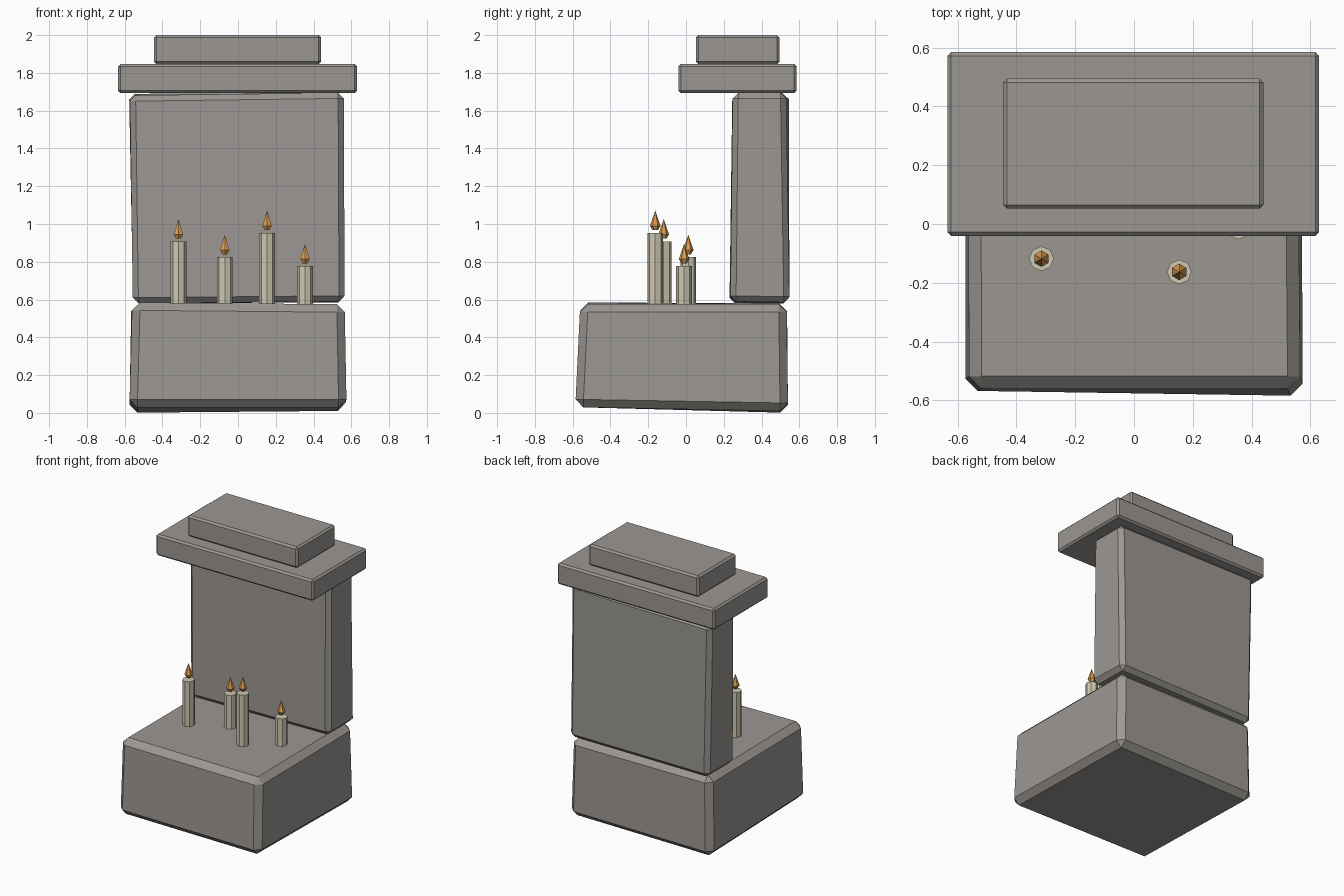
import bpy, bmesh, math
from mathutils import Vector

if "Cube" in bpy.data.objects:
    bpy.data.objects.remove(bpy.data.objects["Cube"])


def material(name, rgb):
    m = bpy.data.materials.new(name)
    m.diffuse_color = (*rgb, 1)
    m.use_nodes = True
    m.node_tree.nodes["Principled BSDF"].inputs["Base Color"].default_value = m.diffuse_color
    return m


STONE = material("grey_stone", (0.33, 0.31, 0.29))
WAX = material("cream_wax", (0.62, 0.58, 0.44))
FLAME = material("orange_flame", (0.70, 0.34, 0.08))


def add_object(name, bm, mat):
    bmesh.ops.recalc_face_normals(bm, faces=bm.faces)
    me = bpy.data.meshes.new(name)
    bm.to_mesh(me)
    bm.free()
    me.materials.append(mat)
    ob = bpy.data.objects.new(name, me)
    bpy.context.collection.objects.link(ob)
    return ob


def block(name, corners, bevel):
    """Chamfered block; corners run front-left, front-right, back-right, back-left, bottom then top."""
    bm = bmesh.new()
    v = [bm.verts.new(c) for c in corners]
    bm.faces.new(v[:4])
    bm.faces.new(v[4:])
    for i in range(4):
        j = (i + 1) % 4
        bm.faces.new((v[i], v[j], v[j + 4], v[i + 4]))
    bmesh.ops.recalc_face_normals(bm, faces=bm.faces)
    bmesh.ops.bevel(bm, geom=bm.edges[:], offset=bevel, segments=1,
                    profile=0.5, affect='EDGES')
    return add_object(name, bm, STONE)


def slab(name, x0, x1, y0, y1, z0, z1, bevel):
    block(name, [(x, y, z) for z in (z0, z1)
                 for x, y in ((x0, y0), (x1, y0), (x1, y1), (x0, y1))], bevel)


def lathe(name, profile, sides, centre, mat):
    """Faceted solid of revolution from (radius, height) rings; radius 0 makes a tip."""
    bm = bmesh.new()
    rings = []
    for r, z in profile:
        n = sides if r else 1
        rings.append([bm.verts.new(Vector(centre) + Vector((
            r * math.sin(math.tau * i / sides), r * math.cos(math.tau * i / sides), z)))
            for i in range(n)])
    for a, b in zip(rings, rings[1:]):
        for i in range(sides):
            j = (i + 1) % sides
            bm.faces.new((a[i], a[j], b[0]) if len(b) == 1 else (a[i], a[j], b[j], b[i]))
    for ring in (rings[0], rings[-1]):
        if len(ring) > 1:
            bm.faces.new(ring)
    return add_object(name, bm, mat)


# rough-hewn base and back stones
block("base_stone", [
    (-0.575, -0.568, 0.03), (0.575, -0.587, 0.03), (0.57, 0.54, 0.01), (-0.575, 0.54, 0.0),
    (-0.56, -0.56, 0.585), (0.565, -0.56, 0.575), (0.555, 0.533, 0.575), (-0.565, 0.535, 0.58)],
    0.042)
block("back_stone", [
    (-0.557, 0.23, 0.58), (0.565, 0.235, 0.59), (0.56, 0.548, 0.585), (-0.555, 0.545, 0.58),
    (-0.572, 0.245, 1.68), (0.56, 0.247, 1.695), (0.56, 0.53, 1.695), (-0.577, 0.545, 1.69)],
    0.03)

# roof slabs
slab("roof_slab", -0.635, 0.63, -0.04, 0.585, 1.693, 1.847, 0.013)
slab("top_slab", -0.445, 0.44, 0.052, 0.495, 1.847, 2.0, 0.013)

# candles: x, y, top height
for n, (x, y, top) in enumerate([(-0.315, -0.118, 0.908), (-0.07, 0.012, 0.825),
                                 (0.154, -0.163, 0.953), (0.355, -0.01, 0.777)], 1):
    lathe(f"candle_{n}", [(0.042, 0.57), (0.042, top)], 8, (x, y, 0), WAX)
    lathe(f"flame_{n}", [(0.014, 0.014), (0.028, 0.037), (0, 0.118)], 6, (x, y, top), FLAME)
